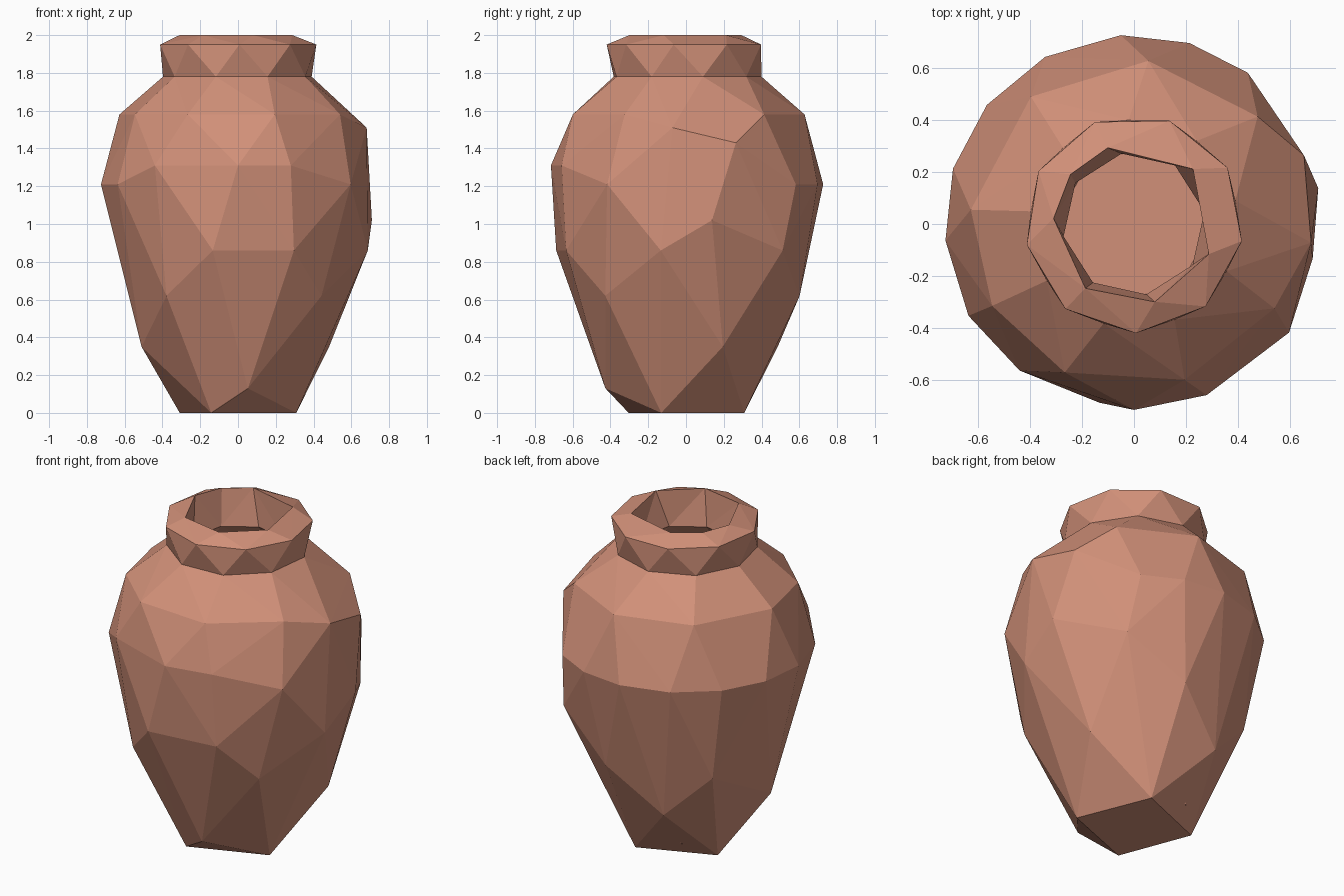
import bpy, bmesh
from math import cos, sin, radians

cube = bpy.data.objects.get("Cube")
if cube:
    bpy.data.objects.remove(cube, do_unlink=True)

clay = bpy.data.materials.new("terracotta")
clay.use_nodes = True
color = (0.64, 0.28, 0.19, 1.0)
clay.diffuse_color = color
clay.node_tree.nodes["Principled BSDF"].inputs["Base Color"].default_value = color


def even(count, start=0):
    """Evenly spaced angles around the axis."""
    return [start + 360 * i / count for i in range(count)]


def shell(target, rings, open_heights, inward=False):
    """Faceted skin over rings of (height, radius, angles), open at some heights."""
    bm = bmesh.new()
    for z, r, angles in rings:
        for a in angles:
            bm.verts.new((r * cos(radians(a)), r * sin(radians(a)), z))
    hull = bmesh.ops.convex_hull(bm, input=bm.verts[:])
    spare = [v for v in hull["geom_interior"] if isinstance(v, bmesh.types.BMVert)]
    bmesh.ops.delete(bm, geom=spare, context="VERTS")
    bmesh.ops.recalc_face_normals(bm, faces=bm.faces[:])
    caps = [f for f in bm.faces for h in open_heights
            if all(abs(v.co.z - h) < 0.001 for v in f.verts)]
    bmesh.ops.delete(bm, geom=caps, context="FACES")
    if inward:
        bmesh.ops.reverse_faces(bm, faces=bm.faces[:])
    piece = bpy.data.meshes.new("piece")
    bm.to_mesh(piece)
    bm.free()
    target.from_mesh(piece)
    bpy.data.meshes.remove(piece)


NECK, TOP = 1.78, 2.0
neck_angles = even(9, 13)
lip_angles = (-75, -22, 43, 109, 142, 176, 233)
throat_angles = even(8, 10)

# Irregular facets of the belly, from foot to shoulder
belly = [
    (0.0, 0.335, (-23, 67, 157, 245)),
    (0.13, 0.43, (-83,)),
    (0.35, 0.52, (22, 111, 191)),
    (0.62, 0.615, (-44, 78, 139, 232)),
    (0.86, 0.70, (-11, 47, 259, 295)),
    (1.02, 0.722, (11,)),
    (1.21, 0.728, (-35, 53, 73, 94, 118, 141, 163, 185, 209)),
    (1.31, 0.715, (232, 270, 293)),
    (1.43, 0.705, (22,)),
    (1.51, 0.685, (-6,)),
    (1.58, 0.63, (-31, 41, 85, 129, 175, 210, 245, 288)),
    (NECK, 0.40, neck_angles),
]
collar = [(NECK, 0.40, neck_angles), (1.95, 0.42, even(9, -9)), (TOP, 0.31, lip_angles)]
throat = [(TOP, 0.31, lip_angles), (NECK, 0.275, throat_angles)]
hollow = [(NECK, 0.275, throat_angles), (1.5, 0.6, even(10)), (1.15, 0.64, even(10, 18)),
          (0.6, 0.52, even(8)), (0.08, 0.31, even(6))]

vase = bmesh.new()
shell(vase, belly, [NECK])
shell(vase, collar, [NECK, TOP])
shell(vase, throat, [NECK, TOP], inward=True)
shell(vase, hollow, [NECK], inward=True)
bmesh.ops.remove_doubles(vase, verts=vase.verts[:], dist=0.0005)

mesh = bpy.data.meshes.new("vase")
vase.to_mesh(mesh)
vase.free()
mesh.materials.append(clay)
bpy.context.collection.objects.link(bpy.data.objects.new("vase", mesh))
